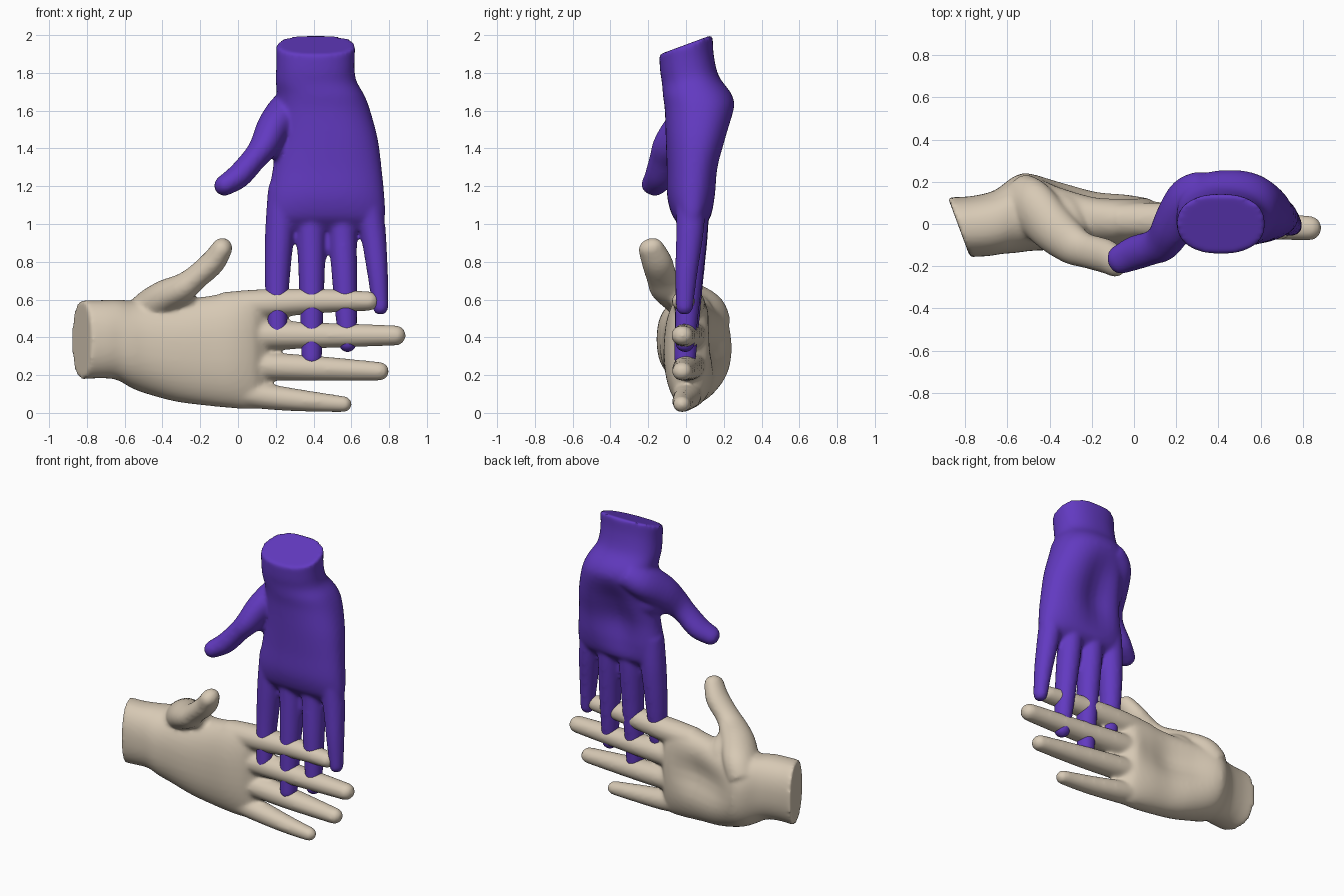
import bpy, bmesh, math
from mathutils import Vector, Matrix

if "Cube" in bpy.data.objects:
    bpy.data.objects.remove(bpy.data.objects["Cube"], do_unlink=True)


def material(name, rgb):
    m = bpy.data.materials.new(name)
    m.use_nodes = True
    m.diffuse_color = (*rgb, 1)
    bsdf = m.node_tree.nodes["Principled BSDF"]
    bsdf.inputs["Base Color"].default_value = (*rgb, 1)
    bsdf.inputs["Roughness"].default_value = 0.6
    return m


def smooth_rows(rows, steps=5):
    """Catmull-Rom interpolation through rows of numbers."""
    out = []
    for i in range(len(rows) - 1):
        a, b, c, d = (rows[max(i - 1, 0)], rows[i], rows[i + 1],
                      rows[min(i + 2, len(rows) - 1)])
        for k in range(steps):
            t = k / steps
            out.append([q + 0.5 * t * (r - p + t * (2 * p - 5 * q + 4 * r - s
                        + t * (3 * (q - r) + s - p)))
                        for p, q, r, s in zip(a, b, c, d)])
    return out + [list(rows[-1])]


def loft(bm, rings):
    """Skin closed rings of points and cap both ends."""
    loops = [[bm.verts.new(p) for p in ring] for ring in rings]
    n = len(loops[0])
    for a, b in zip(loops, loops[1:]):
        for i in range(n):
            j = (i + 1) % n
            bm.faces.new((a[i], a[j], b[j], b[i]))
    bm.faces.new(loops[0])
    bm.faces.new(loops[-1])


def digit(bm, path, depth, sides=20):
    """Tapered tube along (x, y, z, radius) points with a rounded tip."""
    rows = smooth_rows(path)
    centres = [Vector(r[:3]) for r in rows]
    tip_dir = (centres[-1] - centres[-2]).normalized()
    spine = []
    for i, c in enumerate(centres):
        d = centres[min(i + 1, len(rows) - 1)] - centres[max(i - 1, 0)]
        spine.append((c, d.normalized(), rows[i][3]))
    tip, radius = centres[-1], rows[-1][3]
    for k in range(1, 6):
        a = math.radians(k * 16)
        spine.append((tip + tip_dir * radius * math.sin(a), tip_dir,
                      radius * math.cos(a)))
    rings = []
    for c, d, r in spine:
        side = d.cross(Vector((0, 1, 0))).normalized()
        up = side.cross(d)
        rings.append([c + side * r * math.cos(t) + up * r * depth * math.sin(t)
                      for t in (math.tau * i / sides for i in range(sides))])
    loft(bm, rings)


def palm(bm, sections, sides=40):
    """Rounded sections: height, x range, y range, tilt, palm hollow."""
    rings = []
    for z, x0, x1, y0, y1, tilt, hollow in smooth_rows(sections):
        cx, cy, rx, ry = (x0 + x1) / 2, (y0 + y1) / 2, (x1 - x0) / 2, (y1 - y0) / 2
        ring = []
        for i in range(sides):
            t = math.tau * i / sides
            c, s = math.cos(t), math.sin(t)
            u = math.copysign(abs(c) ** 0.88, c)
            v = math.copysign(abs(s) ** 0.88, s)
            dip = hollow * max(v, 0) * math.exp(-((u + 0.2) / 0.45) ** 2)
            y = cy + ry * v - dip
            ring.append((cx + rx * u, y, z + tilt * y))
        rings.append(ring)
    loft(bm, rings)


PALM = [
    (1.95, .203, .622, -.142, .142, .37, 0),
    (1.85, .203, .617, -.137, .147, .3, 0),
    (1.76, .2, .625, -.127, .175, .12, 0),
    (1.68, .205, .67, -.122, .245, 0, 0),
    (1.6, .2, .70, -.112, .258, 0, .01),
    (1.45, .2, .74, -.107, .225, 0, .05),
    (1.3, .185, .76, -.102, .185, 0, .06),
    (1.15, .16, .775, -.1, .165, 0, .03),
    (1.05, .15, .78, -.075, .135, 0, 0),
    (1.0, .17, .765, -.04, .095, 0, 0),
    (.965, .2, .72, -.005, .05, 0, 0),
]
FINGERS = [
    # index, middle, ring, little
    [(.235, .035, 1.2, .075), (.222, .032, .98, .078), (.208, .018, .7, .066),
     (.208, -.005, .425, .052)],
    [(.388, .035, 1.2, .08), (.388, .035, .98, .078), (.39, .015, .65, .067),
     (.39, -.005, .285, .054)],
    [(.545, .035, 1.2, .08), (.553, .035, .98, .075), (.565, .015, .7, .067),
     (.58, -.005, .37, .05)],
    [(.675, .025, 1.2, .075), (.712, .022, .98, .069), (.738, .002, .75, .056),
     (.754, -.008, .56, .043)],
]
THUMB = [(.34, .13, 1.65, .1), (.26, .1, 1.6, .1), (.19, .0, 1.51, .092),
         (.14, -.08, 1.415, .078), (.085, -.112, 1.345, .066),
         (.005, -.137, 1.255, .066), (-.07, -.17, 1.205, .056)]
WEB = [(.34, .1, 1.52, .1), (.25, .06, 1.44, .085), (.2, -.01, 1.4, .06)]


def hand(name, mat, transform):
    bm = bmesh.new()
    palm(bm, PALM)
    for path in FINGERS:
        digit(bm, path, 1.08)
    digit(bm, THUMB, 1.25)
    digit(bm, WEB, 1)
    bmesh.ops.transform(bm, matrix=transform, verts=bm.verts)
    bmesh.ops.recalc_face_normals(bm, faces=bm.faces)
    mesh = bpy.data.meshes.new(name)
    bm.to_mesh(mesh)
    bm.free()
    obj = bpy.data.objects.new(name, mesh)
    bpy.context.collection.objects.link(obj)

    # Fuse the parts into one skin and soften the joins
    fuse = obj.modifiers.new("fuse", 'REMESH')
    fuse.mode = 'VOXEL'
    fuse.voxel_size = 0.012
    soften = obj.modifiers.new("soften", 'SMOOTH')
    soften.factor = 0.5
    soften.iterations = 10
    graph = bpy.context.evaluated_depsgraph_get()
    skin = bpy.data.meshes.new_from_object(obj.evaluated_get(graph))
    obj.modifiers.clear()
    obj.data = skin
    skin.materials.clear()
    skin.materials.append(mat)
    skin.shade_smooth()


purple = material("purple", (.122, .042, .53))
beige = material("beige", (.68, .585, .46))

# Upright hand, and its mirrored twin lying across it
hand("hanging_hand", purple, Matrix.Identity(4))
hand("level_hand", beige, Matrix(((0, 0, -1, 1.12), (0, 1, 0, -.015),
                                  (-1, 0, 0, .8), (0, 0, 0, 1))))
